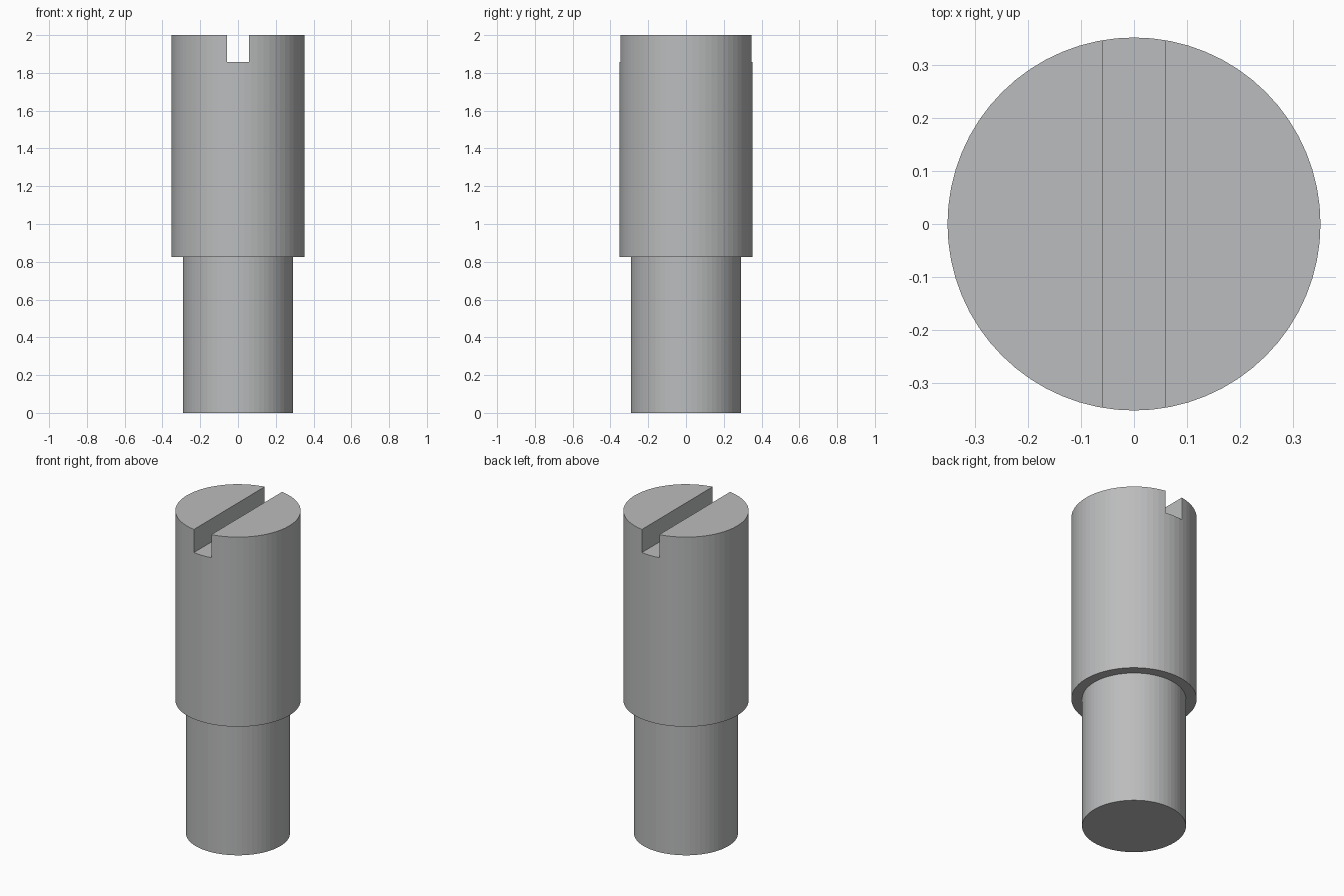
import bpy

if "Cube" in bpy.data.objects:
    bpy.data.objects.remove(bpy.data.objects["Cube"])

SIDES = 64
HEAD_R, SHANK_R = 0.352, 0.292
STEP_Z, TOP_Z = 0.825, 2.0
SLOT_W, SLOT_Z = 0.119, 1.857

steel = bpy.data.materials.new("steel grey")
steel.diffuse_color = (0.50, 0.505, 0.51, 1)
steel.use_nodes = True
steel.node_tree.nodes["Principled BSDF"].inputs["Base Color"].default_value = steel.diffuse_color

# stepped pin: the profile rings are joined into one closed solid
profile = [(SHANK_R, 0), (SHANK_R, STEP_Z), (HEAD_R, STEP_Z), (HEAD_R, TOP_Z)]
import math
verts = [(r * math.cos(2 * math.pi * i / SIDES), r * math.sin(2 * math.pi * i / SIDES), z)
         for r, z in profile for i in range(SIDES)]
faces = [(k * SIDES + i, k * SIDES + (i + 1) % SIDES,
          (k + 1) * SIDES + (i + 1) % SIDES, (k + 1) * SIDES + i)
         for k in range(len(profile) - 1) for i in range(SIDES)]
faces.append(tuple(reversed(range(SIDES))))
faces.append(tuple(range(3 * SIDES, 4 * SIDES)))
mesh = bpy.data.meshes.new("slotted_pin")
mesh.from_pydata(verts, [], faces)
mesh.materials.append(steel)
pin = bpy.data.objects.new("slotted_pin", mesh)
bpy.context.collection.objects.link(pin)

# screwdriver slot cutter, running front to back
bpy.ops.mesh.primitive_cube_add(size=1, location=(0, 0, SLOT_Z + 0.2))
cutter = bpy.context.object
cutter.name = "slot_cutter"
cutter.scale = (SLOT_W, 1, 0.4)
cutter.data.materials.append(steel)
bpy.context.view_layer.update()

# cut the slot, then discard the cutter
cut = pin.modifiers.new("slot", 'BOOLEAN')
cut.operation = 'DIFFERENCE'
cut.solver = 'EXACT'
cut.object = cutter
bpy.context.view_layer.objects.active = pin
bpy.ops.object.modifier_apply(modifier=cut.name)
bpy.data.objects.remove(cutter, do_unlink=True)
